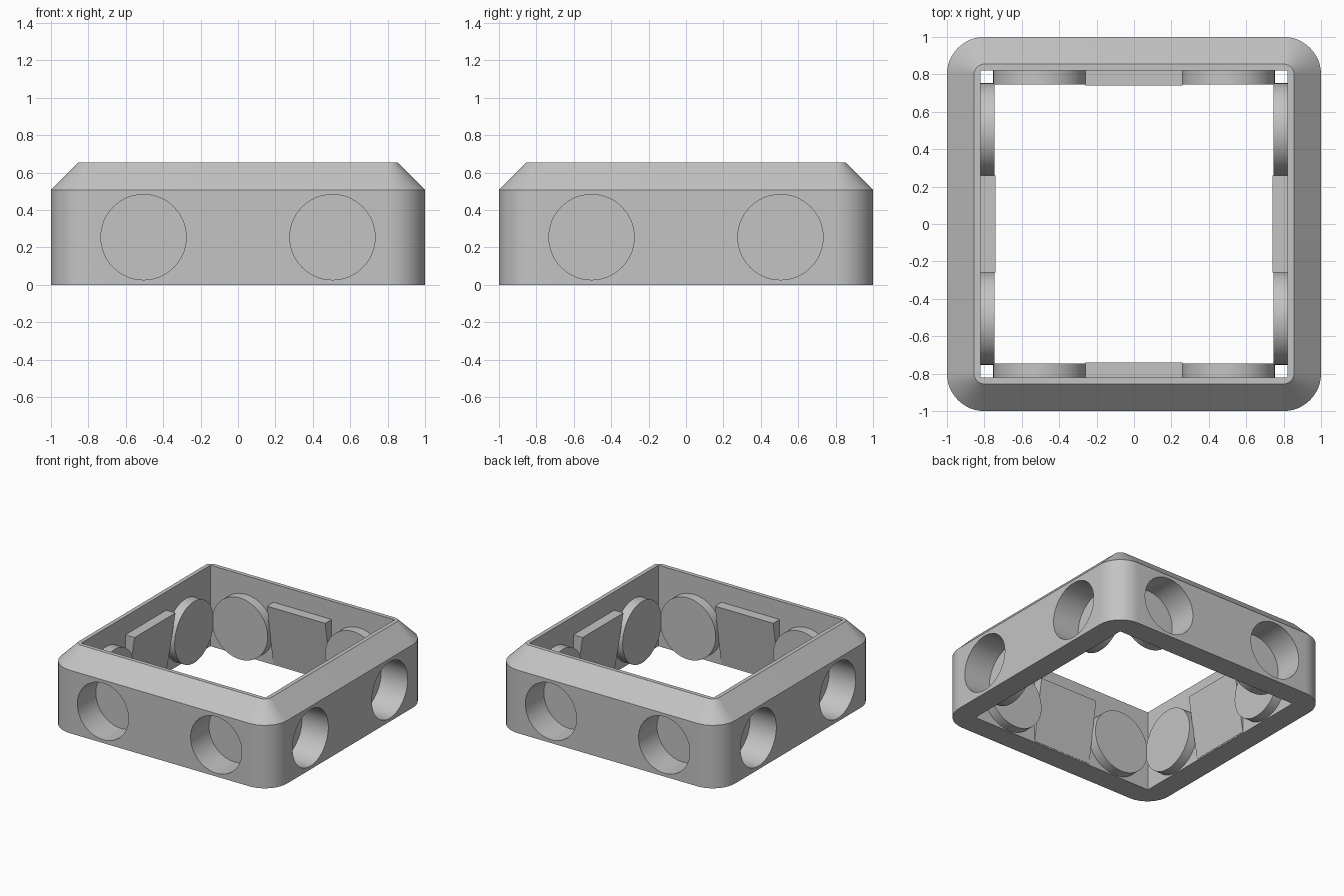
import bpy, bmesh, math
from mathutils import Matrix

cube = bpy.data.objects.get("Cube")
if cube:
    bpy.data.objects.remove(cube, do_unlink=True)

HOLE_R, CAP_R = 0.228, 0.248      # pocket and cap radii
HOLE_X, HOLE_Z = 0.505, 0.255     # pocket centres on each wall
INNER, CAP_IN = 0.822, 0.745      # inner wall and cap face distances
CAP_WALL = 0.02
SEGMENTS = 64

grey = bpy.data.materials.new("plain grey")
grey.use_nodes = True
grey.diffuse_color = (0.55, 0.55, 0.55, 1)
grey.node_tree.nodes["Principled BSDF"].inputs["Base Color"].default_value = grey.diffuse_color


def make_object(name, bm):
    bmesh.ops.recalc_face_normals(bm, faces=bm.faces)
    mesh = bpy.data.meshes.new(name)
    bm.to_mesh(mesh)
    bm.free()
    mesh.materials.append(grey)
    obj = bpy.data.objects.new(name, mesh)
    bpy.context.collection.objects.link(obj)
    return obj


def smooth(obj):
    bpy.ops.object.select_all(action="DESELECT")
    obj.select_set(True)
    bpy.context.view_layer.objects.active = obj
    bpy.ops.object.shade_smooth_by_angle(angle=math.radians(30))


def square_loop(bm, half, radius, z, steps=12):
    """Square outline with rounded corners; radius zero keeps corners square."""
    verts = []
    for corner in range(4):
        for i in range(steps + 1):
            a = math.pi / 2 * (corner + i / steps)
            mid = math.pi / 2 * corner + math.pi / 4
            d = (half - radius) * math.sqrt(2)
            verts.append(bm.verts.new((d * math.cos(mid) + radius * math.cos(a),
                                       d * math.sin(mid) + radius * math.sin(a), z)))
    return verts


def bridge(bm, a, b):
    for i in range(len(a)):
        j = (i + 1) % len(a)
        bm.faces.new((a[i], a[j], b[j], b[i]))


# Frame: rounded square ring with a bevelled top
bm = bmesh.new()
loops = [square_loop(bm, *p) for p in ((1, 0.2, 0), (1, 0.2, 0.508), (0.855, 0.055, 0.653),
                                       (INNER, 0, 0.653), (INNER, 0, 0))]
for k in range(len(loops)):
    bridge(bm, loops[k], loops[(k + 1) % len(loops)])
bmesh.ops.remove_doubles(bm, verts=bm.verts, dist=1e-5)
frame = make_object("frame", bm)

# Round pockets cut through all four walls
bm = bmesh.new()
for side in range(4):
    turn = Matrix.Rotation(side * math.pi / 2, 4, "Z")
    for x in (-HOLE_X, HOLE_X):
        place = turn @ Matrix.Translation((x, -0.92, HOLE_Z)) @ Matrix.Rotation(math.pi / 2, 4, "X")
        bmesh.ops.create_cone(bm, cap_ends=True, segments=SEGMENTS, radius1=HOLE_R,
                              radius2=HOLE_R, depth=0.3, matrix=place)
cutter = make_object("pocket_cutter", bm)
cutter.hide_render = True
cut = frame.modifiers.new("pockets", "BOOLEAN")
cut.operation = "DIFFERENCE"
cut.solver = "EXACT"
cut.object = cutter
bpy.context.view_layer.objects.active = frame
bpy.ops.object.modifier_apply(modifier=cut.name)
bpy.data.objects.remove(cutter, do_unlink=True)
smooth(frame)


# Pocket cap: a shallow round cup open towards the outside
def make_cap(name, x, turn):
    bm = bmesh.new()
    rings = []
    for r, y in ((HOLE_R, -CAP_IN - CAP_WALL), (HOLE_R, -INNER), (CAP_R, -INNER), (CAP_R, -CAP_IN)):
        ring = []
        for i in range(SEGMENTS):
            a = 2 * math.pi * i / SEGMENTS
            ring.append(bm.verts.new((x + r * math.cos(a), y, HOLE_Z + r * math.sin(a))))
        rings.append(ring)
    for a, b in zip(rings, rings[1:]):
        bridge(bm, a, b)
    bm.faces.new(rings[0])
    bm.faces.new(rings[-1])
    bm.transform(turn)
    smooth(make_object(name, bm))


# Wedge pad: thick at the top, tapering into the wall at the bottom
def make_pad(name, turn):
    bm = bmesh.new()
    ends = [[bm.verts.new((x, y, z)) for y, z in
             ((-INNER - 0.01, 0.01), (-INNER + 0.002, 0.01), (-0.74, 0.505), (-INNER - 0.01, 0.505))]
            for x in (-0.26, 0.26)]
    bridge(bm, *ends)
    for end in ends:
        bm.faces.new(end)
    bm.transform(turn)
    make_object(name, bm)


for side, label in enumerate(("front", "left", "back", "right")):
    turn = Matrix.Rotation(side * math.pi / 2, 4, "Z")
    for number, x in enumerate((-HOLE_X, HOLE_X), 1):
        make_cap(f"{label}_pocket_cap_{number}", x, turn)
    make_pad(f"{label}_wedge_pad", turn)
